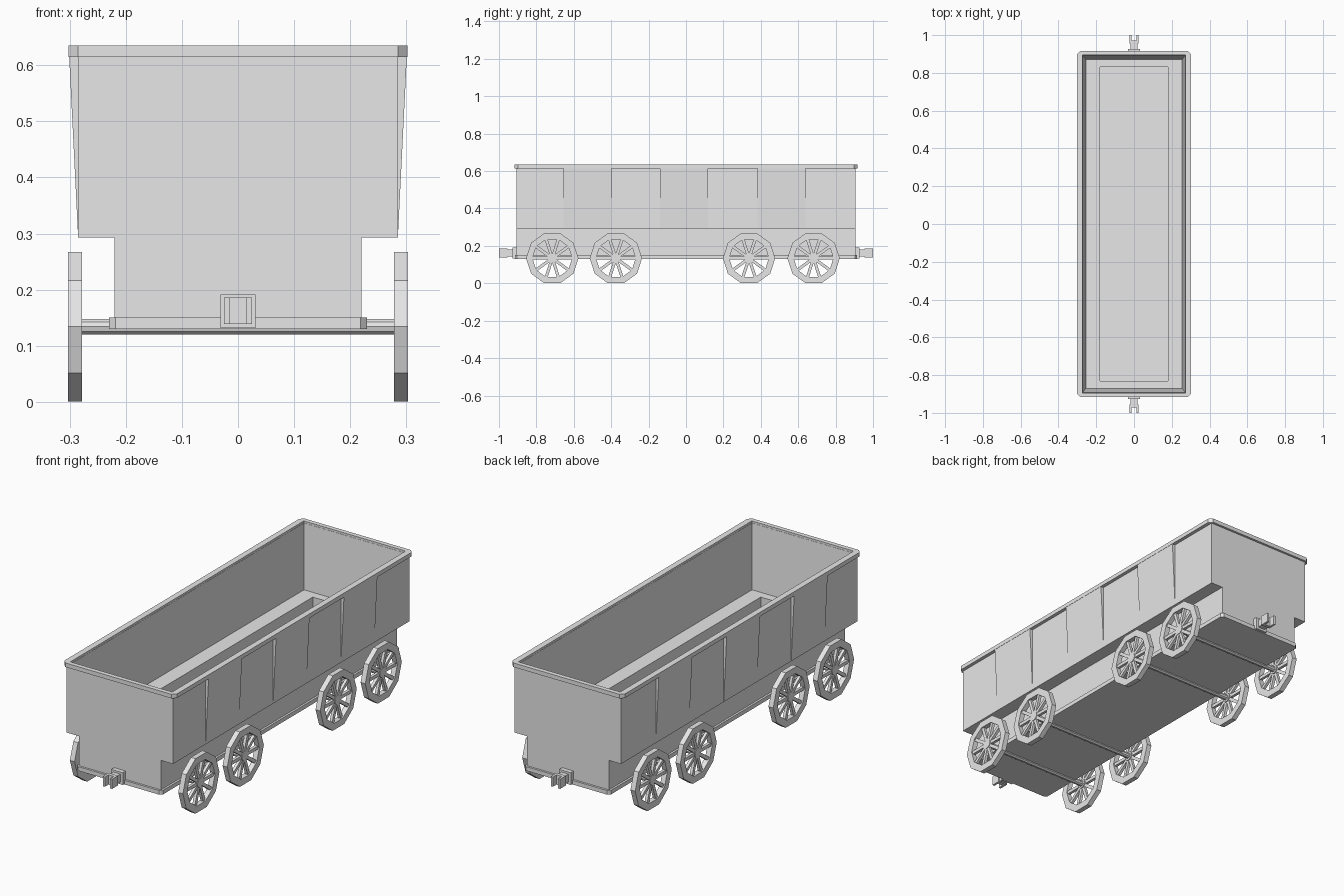
import bpy, bmesh
from math import sin, cos, pi
from mathutils import Matrix, Vector

cube = bpy.data.objects.get("Cube")
if cube:
    bpy.data.objects.remove(cube, do_unlink=True)

GREY = (0.8, 0.8, 0.8, 1)
mat = bpy.data.materials.new("light grey")
mat.use_nodes = True
mat.diffuse_color = GREY
mat.node_tree.nodes["Principled BSDF"].inputs["Base Color"].default_value = GREY


def finish(name, bm):
    bmesh.ops.recalc_face_normals(bm, faces=bm.faces)
    me = bpy.data.meshes.new(name)
    bm.to_mesh(me)
    bm.free()
    me.materials.append(mat)
    ob = bpy.data.objects.new(name, me)
    bpy.context.collection.objects.link(ob)
    return ob


def add_box(bm, lo, hi, turn=Matrix.Identity(4)):
    lo, hi = Vector(lo), Vector(hi)
    m = turn @ Matrix.Translation((lo + hi) / 2) @ Matrix.Diagonal((*(hi - lo), 1))
    bmesh.ops.create_cube(bm, size=1, matrix=m)


def loft(name, rings, closed=False):
    """Skin a list of rings; each ring is a list of points."""
    bm = bmesh.new()
    loops = [[bm.verts.new(p) for p in r] for r in rings]
    pairs = list(zip(loops, loops[1:]))
    if closed:
        pairs.append((loops[-1], loops[0]))
    for a, b in pairs:
        for i in range(len(a)):
            j = (i + 1) % len(a)
            bm.faces.new((a[i], a[j], b[j], b[i]))
    if not closed:
        bm.faces.new(loops[0])
        bm.faces.new(loops[-1])
    return finish(name, bm)


def rect(x, y, z):
    return [(-x, -y, z), (x, -y, z), (x, y, z), (-x, y, z)]


def cut_rect(x, y, z, c):
    """Rectangle with its corners cut off by c."""
    return [(-x + c, -y, z), (x - c, -y, z), (x, -y + c, z), (x, y - c, z),
            (x - c, y, z), (-x + c, y, z), (-x, y - c, z), (-x, -y + c, z)]


# Hollow body: narrow base, wide hopper, inner ledge and trough
END = 0.905
loft("wagon_body", [rect(*r) for r in (
    (0.22, END, 0.14), (0.22, END, 0.293), (0.285, END, 0.293),
    (0.285, END, 0.625), (0.272, 0.893, 0.625), (0.255, 0.87, 0.315),
    (0.18, 0.83, 0.315), (0.18, 0.83, 0.17))])

# Top rim and base plate
loft("top_rim", [cut_rect(*r) for r in (
    (0.302, 0.916, 0.615, 0.017), (0.302, 0.916, 0.635, 0.017),
    (0.273, 0.894, 0.635, 0.001), (0.273, 0.894, 0.615, 0.001))], closed=True)
loft("base_plate", [cut_rect(0.23, 0.915, z, 0.012) for z in (0.13, 0.15)])

# Tapered side panels, thick at the top
for side, label in ((1, "left"), (-1, "right")):
    for n, mid in enumerate((-0.527, -0.01, 0.51)):
        loft(f"{label}_panel_{n + 1}", [
            [(side * x, y, z) for x, z in ((0.28, 0.295), (0.285, 0.295), (0.301, 0.618), (0.28, 0.618))]
            for y in (mid - 0.128, mid + 0.128)])

# Wheels and axles
HUB_Z, SIDES, R_OUT, R_IN = 0.134, 10, 0.14, 0.106


def wheel_ring(x, r, y):
    return [(x, y + r * cos(2 * pi * i / SIDES), HUB_Z + r * sin(2 * pi * i / SIDES))
            for i in range(SIDES)]


for n, y in enumerate((-0.715, -0.375, 0.337, 0.682)):
    loft(f"axle_{n + 1}", [wheel_ring(x, 0.0145, y) for x in (-0.285, 0.285)])
    for side, label in ((1, "left"), (-1, "right")):
        xi, xo = side * 0.278, side * 0.303
        loft(f"{label}_wheel_rim_{n + 1}", [
            wheel_ring(xi, R_OUT, y), wheel_ring(xo, R_OUT, y),
            wheel_ring(xo, R_IN, y), wheel_ring(xi, R_IN, y)], closed=True)
        loft(f"{label}_hub_{n + 1}", [wheel_ring(x, 0.024, y) for x in (xi, side * 0.3)])
        bm = bmesh.new()
        for i in range(SIDES):
            turn = Matrix.Translation((side * 0.29, y, HUB_Z)) @ Matrix.Rotation(2 * pi * i / SIDES, 4, "X")
            add_box(bm, (-0.007, 0.015, -0.008), (0.007, 0.112, 0.008), turn)
        finish(f"{label}_spokes_{n + 1}", bm)

# Couplers: mounting block, shank and forked head at each end
for turn, label in ((Matrix.Identity(4), "front"), (Matrix.Rotation(pi, 4, "Z"), "back")):
    bm = bmesh.new()
    add_box(bm, (-0.031, -0.927, 0.132), (0.031, -0.9, 0.191), turn)
    add_box(bm, (-0.019, -0.97, 0.143), (0.019, -0.92, 0.181), turn)
    add_box(bm, (-0.025, -0.972, 0.139), (0.025, -0.955, 0.186), turn)
    for x in (-0.025, 0.014):
        add_box(bm, (x, -1, 0.139), (x + 0.011, -0.965, 0.186), turn)
    finish(f"{label}_coupler", bm)
